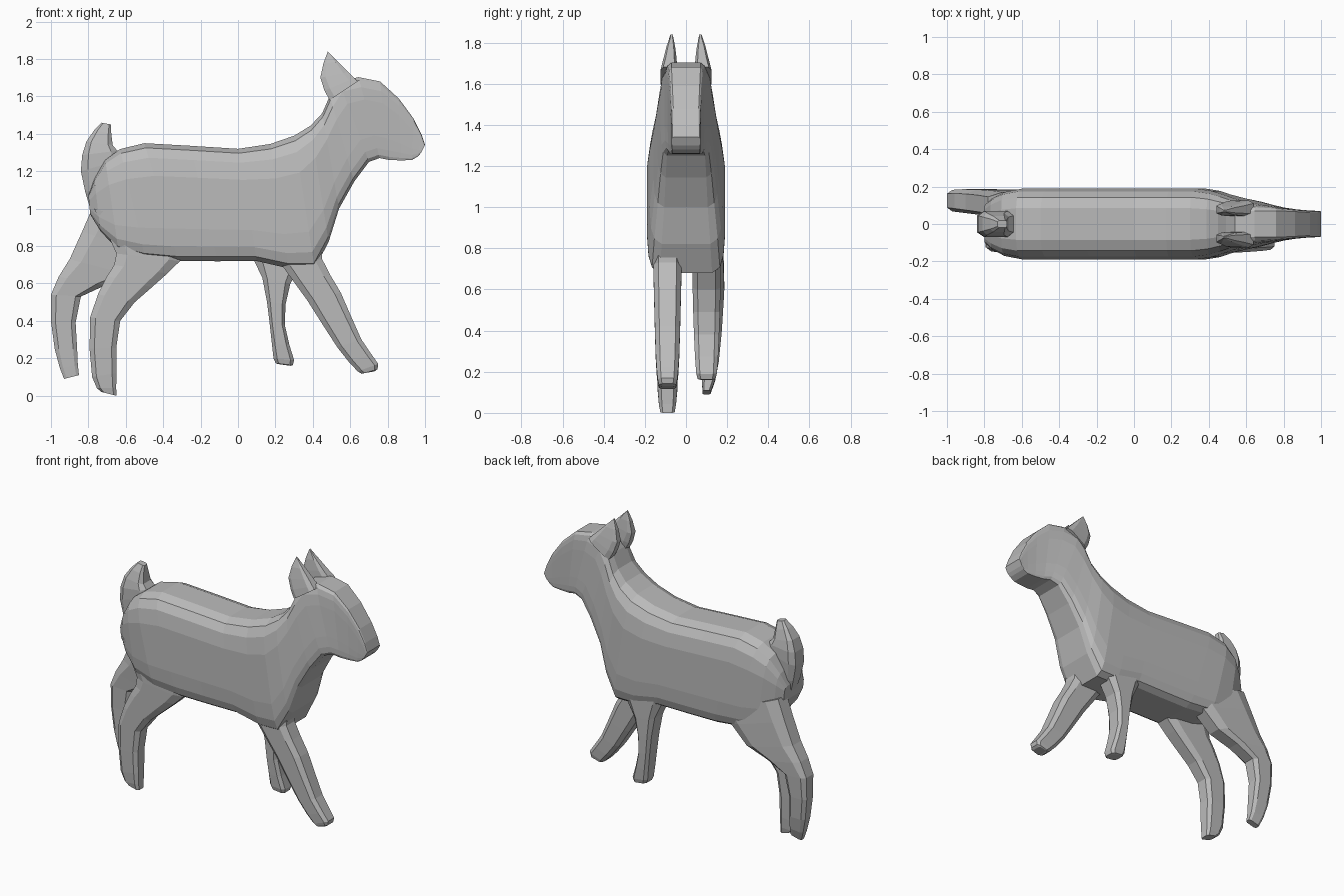
import bpy
import bmesh
from math import cos, sin, pi, tau, copysign, sqrt
from mathutils import Vector

default_cube = bpy.data.objects.get("Cube")
if default_cube:
    bpy.data.objects.remove(default_cube, do_unlink=True)

GREY = (0.5, 0.5, 0.5, 1)
wool = bpy.data.materials.new("plain grey")
wool.use_nodes = True
wool.diffuse_color = GREY
wool.node_tree.nodes["Principled BSDF"].inputs["Base Color"].default_value = GREY


def smooth_path(stations):
    """Add a curved halfway station between each neighbouring pair."""
    points = [Vector(station) for station in stations]
    padded = [points[0]] + points + [points[-1]]
    path = []
    for before, start, end, after in zip(padded, padded[1:], padded[2:], padded[3:]):
        path.append(start)
        path.append((start + end) / 2 + (start + end - before - after) / 16)
    path.append(points[-1])
    return path


def rounded(value, power):
    """Push a sine or cosine outwards to square off a circle."""
    return copysign(abs(value) ** power, value)


def loft(name, stations, sides, shape):
    """Skin rounded sections, each spanning two outline points (x, z, x, z)."""
    path = smooth_path(stations)
    corner = cos(pi / sides)
    bm = bmesh.new()
    rings = []
    for index, station in enumerate(path):
        upper = Vector((station[0], 0, station[1]))
        lower = Vector((station[2], 0, station[3]))
        middle_x = (upper.x + lower.x) / 2
        centre, width, top_power, low_power = shape(index / (len(path) - 1), middle_x)
        ring = []
        for step in range(sides):
            angle = tau * (step + 0.5) / sides
            across, along = cos(angle) / corner, sin(angle) / corner
            power = top_power if along > 0 else low_power
            place = lower.lerp(upper, (1 + rounded(along, 0.5)) / 2)
            place.y = centre + width * rounded(across, power)
            ring.append(bm.verts.new(place))
        rings.append(ring)

    # Side walls and end caps
    for ring, following in zip(rings, rings[1:]):
        for step in range(sides):
            other = (step + 1) % sides
            bm.faces.new((ring[step], ring[other], following[other], following[step]))
    bm.faces.new(rings[0])
    bm.faces.new(rings[-1])
    bmesh.ops.recalc_face_normals(bm, faces=bm.faces)

    mesh = bpy.data.meshes.new(name)
    bm.to_mesh(mesh)
    bm.free()
    mesh.materials.append(wool)
    bpy.context.collection.objects.link(bpy.data.objects.new(name, mesh))


def body_shape(travel, x):
    """Full-width trunk, rounded rump, and a neck tapering to a boxy muzzle."""
    width = 0.19
    if x < -0.55:
        width *= sqrt(max(0, 1 - ((x + 0.55) / 0.29) ** 2))
    elif x > 0.4:
        width = 0.07 + 0.12 * (max(0, 1 - x) / 0.6) ** 1.8
    boxiness = min(0.8, max(0, 2.5 * (x - 0.5)))
    power = (1 - boxiness) / 2
    return 0, width, power, power / 2


def limb(name, track, hip, hoof, bow, stations):
    """Leg on one track, narrowing from hip to hoof and bowing sideways."""
    def leg_shape(travel, x):
        centre = track + bow * sin(pi * travel)
        width = hip + (hoof - hip) * travel ** 2
        return centre, width, 0.5, 0.5
    loft(name, stations, 8, leg_shape)


# Torso, neck and head in one skin, from rump to nose
loft("body", [
    (-0.8, 1.07, -0.79, 0.97),
    (-0.71, 1.26, -0.64, 0.78),
    (-0.5, 1.35, -0.32, 0.72),
    (0, 1.32, 0.1, 0.72),
    (0.3, 1.39, 0.41, 0.68),
    (0.45, 1.51, 0.54, 1),
    (0.54, 1.68, 0.7, 1.25),
    (0.76, 1.68, 0.81, 1.26),
    (0.94, 1.48, 0.93, 1.26),
    (1, 1.34, 0.98, 1.3),
], 16, body_shape)

# Legs in mid stride
limb("hind_leg_right", -0.09, 0.07, 0.035, 0, [
    (-0.77, 1, -0.25, 0.85),
    (-0.65, 0.76, -0.31, 0.72),
    (-0.7, 0.64, -0.46, 0.58),
    (-0.79, 0.42, -0.63, 0.4),
    (-0.78, 0.1, -0.65, 0.12),
    (-0.73, 0.02, -0.65, 0),
])
limb("hind_leg_left", 0.1, 0.07, 0.02, 0.025, [
    (-0.78, 1, -0.35, 0.85),
    (-0.9, 0.73, -0.56, 0.64),
    (-1, 0.54, -0.84, 0.53),
    (-0.98, 0.25, -0.86, 0.25),
    (-0.93, 0.09, -0.85, 0.11),
])
limb("front_leg_right", -0.09, 0.07, 0.035, 0, [
    (0.15, 0.85, 0.46, 0.87),
    (0.24, 0.69, 0.45, 0.73),
    (0.37, 0.51, 0.55, 0.55),
    (0.53, 0.26, 0.66, 0.3),
    (0.64, 0.13, 0.75, 0.17),
    (0.67, 0.12, 0.73, 0.13),
])
limb("front_leg_left", 0.1, 0.07, 0.035, 0, [
    (0.04, 0.8, 0.4, 0.8),
    (0.13, 0.63, 0.28, 0.6),
    (0.17, 0.38, 0.25, 0.38),
    (0.19, 0.2, 0.3, 0.19),
    (0.21, 0.17, 0.28, 0.16),
])


# Upright tail, thickest a third of the way up
def tail_shape(travel, x):
    return 0, 0.02 + 0.05 * sin(pi * (0.15 + 0.85 * travel)), 0.5, 0.5


loft("tail", [
    (-0.79, 1, -0.7, 1),
    (-0.84, 1.2, -0.63, 1.26),
    (-0.81, 1.36, -0.67, 1.34),
    (-0.73, 1.46, -0.68, 1.45),
], 8, tail_shape)

# Pointed ears, mirrored across the head
for name, side in (("ear_left", 1), ("ear_right", -1)):
    def ear_shape(travel, x):
        centre = side * (0.085 - 0.015 * travel)
        return centre, 0.04 - 0.034 * travel ** 2, 0.5, 0.5

    loft(name, [
        (0.49, 1.58, 0.64, 1.68),
        (0.44, 1.7, 0.59, 1.73),
        (0.48, 1.84, 0.49, 1.83),
    ], 8, ear_shape)
